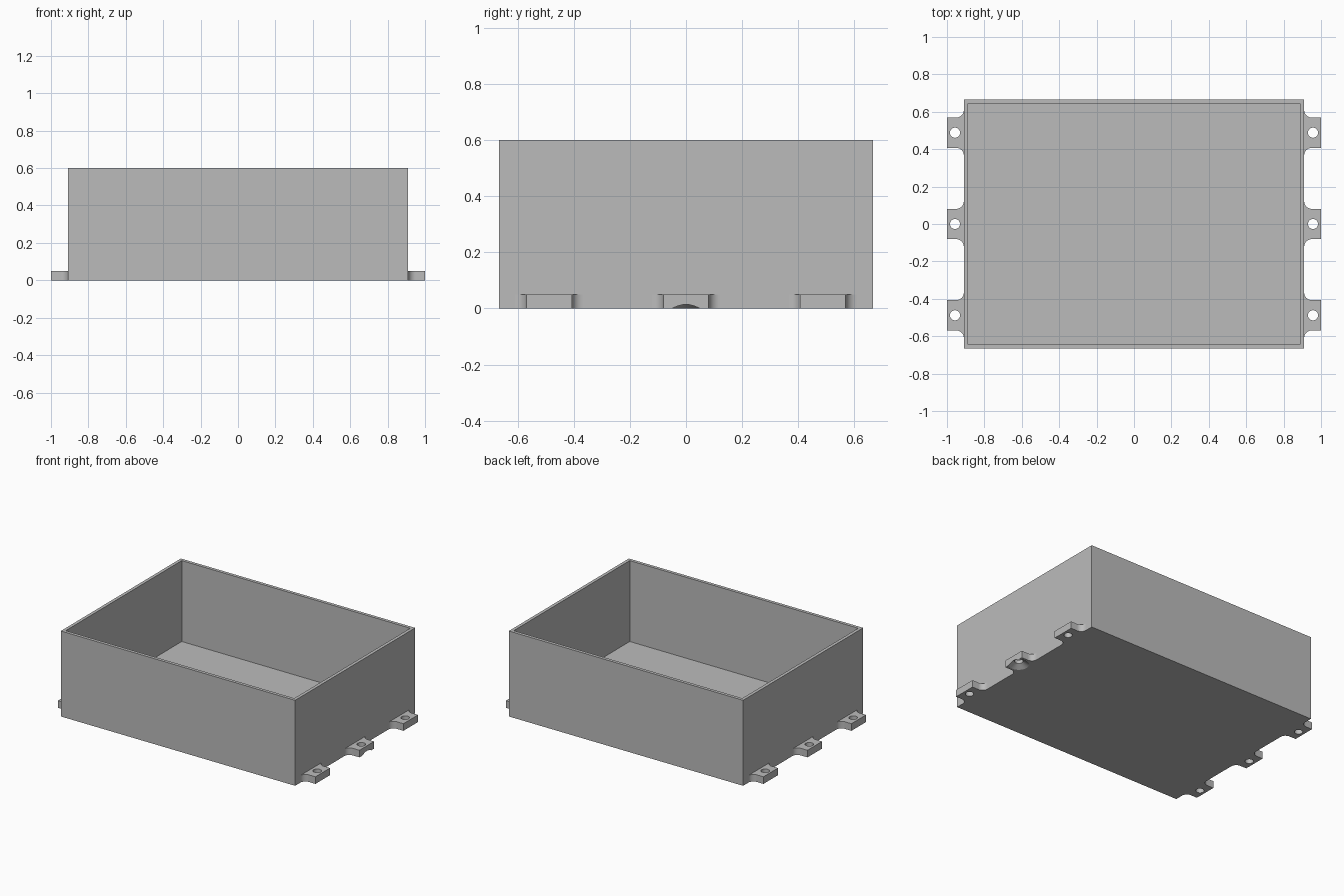
import bpy, bmesh, math

if "Cube" in bpy.data.objects:
    bpy.data.objects.remove(bpy.data.objects["Cube"], do_unlink=True)

HALF_X, HALF_Y, HEIGHT = 0.91, 0.666, 0.6
WALL = 0.032
TAB_HEIGHT, TAB_HALF, FILLET = 0.05, 0.081, 0.04
HOLE_X, HOLE_R = 0.957, 0.027

grey = bpy.data.materials.new("plain grey")
grey.use_nodes = True
grey.diffuse_color = (0.5, 0.5, 0.5, 1)
grey.node_tree.nodes["Principled BSDF"].inputs["Base Color"].default_value = (0.5, 0.5, 0.5, 1)


def make_object(name, bm):
    bmesh.ops.recalc_face_normals(bm, faces=bm.faces)
    mesh = bpy.data.meshes.new(name)
    bm.to_mesh(mesh)
    bm.free()
    mesh.materials.append(grey)
    obj = bpy.data.objects.new(name, mesh)
    bpy.context.collection.objects.link(obj)
    return obj


def make_cone(name, location, r_bottom, r_top, depth):
    bm = bmesh.new()
    bmesh.ops.create_cone(bm, cap_ends=True, segments=48,
                          radius1=r_bottom, radius2=r_top, depth=depth)
    bmesh.ops.translate(bm, verts=bm.verts, vec=location)
    return make_object(name, bm)


def activate(obj):
    bpy.ops.object.select_all(action='DESELECT')
    obj.select_set(True)
    bpy.context.view_layer.objects.active = obj


def cut(obj, cutter):
    mod = obj.modifiers.new("cut", 'BOOLEAN')
    mod.operation = 'DIFFERENCE'
    mod.solver = 'EXACT'
    mod.object = cutter
    activate(obj)
    bpy.ops.object.modifier_apply(modifier=mod.name)


# Open box: a block whose top is inset and pushed down to the floor
bm = bmesh.new()
bmesh.ops.create_cube(bm, size=1)
bmesh.ops.scale(bm, verts=bm.verts, vec=(2 * HALF_X, 2 * HALF_Y, HEIGHT))
bmesh.ops.translate(bm, verts=bm.verts, vec=(0, 0, HEIGHT / 2))
top = max(bm.faces, key=lambda f: f.calc_center_median().z)
bmesh.ops.inset_region(bm, faces=[top], thickness=WALL)
cavity = bmesh.ops.extrude_face_region(bm, geom=[top])["geom"]
bmesh.ops.delete(bm, geom=[top], context='FACES_ONLY')
bmesh.ops.translate(bm, verts=[v for v in cavity if isinstance(v, bmesh.types.BMVert)],
                    vec=(0, 0, WALL - HEIGHT))
box = make_object("box", bm)


# Mounting tab: plate flaring into the wall with concave fillets
def make_tab(name, side, y):
    arc = []
    for i in range(13):
        a = math.pi / 2 * i / 12
        arc.append((HALF_X + FILLET * (1 - math.cos(a)),
                    TAB_HALF + FILLET * (1 - math.sin(a))))
    half = arc + [(1, TAB_HALF)]
    outline = half + [(px, -py) for px, py in reversed(half)]
    bm = bmesh.new()
    face = bm.faces.new([bm.verts.new((side * px, y + py, 0)) for px, py in outline])
    raised = bmesh.ops.extrude_face_region(bm, geom=[face])["geom"]
    bmesh.ops.translate(bm, verts=[v for v in raised if isinstance(v, bmesh.types.BMVert)],
                        vec=(0, 0, TAB_HEIGHT))
    tab = make_object(name, bm)
    drill = make_cone("drill", (side * HOLE_X, y, TAB_HEIGHT / 2), HOLE_R, HOLE_R, 0.2)
    cut(tab, drill)
    bpy.data.objects.remove(drill, do_unlink=True)
    return tab


tabs = {}
for side, side_name in ((1, "left"), (-1, "right")):
    for y, place in ((-0.488, "front"), (0, "middle"), (0.488, "back")):
        name = f"{side_name}_{place}_tab"
        tabs[name] = make_tab(name, side, y)

# Conical countersink beneath the left middle tab
sink = make_cone("countersink", (HOLE_X, 0, 0.01), 0.082, 0.018, 0.04)
cut(tabs["left_middle_tab"], sink)
cut(box, sink)
bpy.data.objects.remove(sink, do_unlink=True)

for obj in [box, *tabs.values()]:
    activate(obj)
    bpy.ops.object.shade_smooth_by_angle(angle=math.radians(30))
